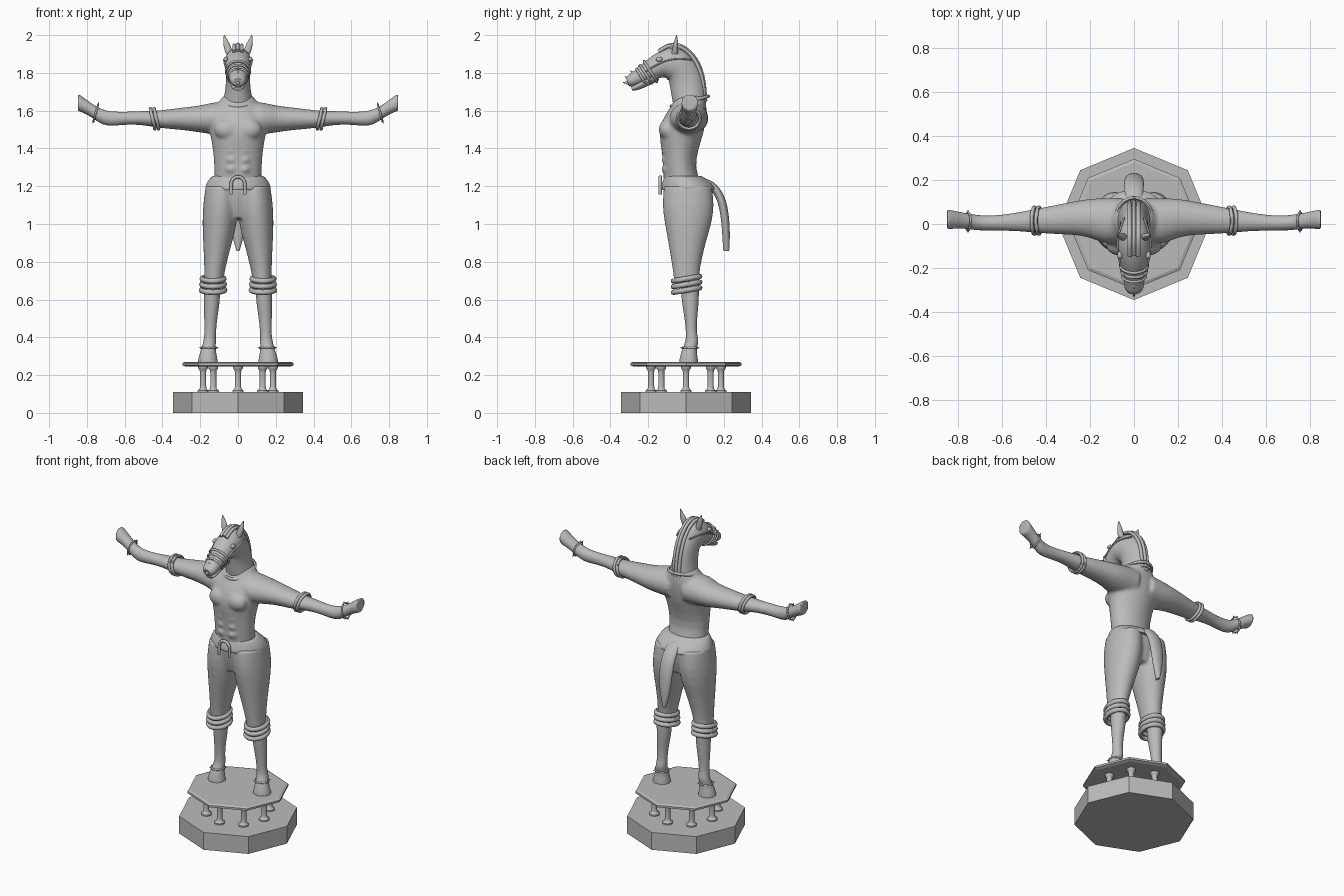
import bpy, bmesh, math
from mathutils import Vector as V, Matrix

if "Cube" in bpy.data.objects:
    bpy.data.objects.remove(bpy.data.objects["Cube"])

X, Y, Z = V((1, 0, 0)), V((0, 1, 0)), V((0, 0, 1))
grey = bpy.data.materials.new("stone_grey")
grey.use_nodes = True
grey.diffuse_color = (0.5, 0.5, 0.5, 1)
grey.node_tree.nodes["Principled BSDF"].inputs["Base Color"].default_value = (0.5, 0.5, 0.5, 1)


def mesh():
    bm = bmesh.new()
    bm.edges.layers.float.new("crease_edge")
    return bm


def loft(bm, pts, side=X, flat=None, closed=False, n=16):
    """Skin elliptical rings (x, y, z, half side, half up) along a path."""
    crease = bm.edges.layers.float["crease_edge"]
    rings, m = [], len(pts)
    for i, p in enumerate(pts):
        before = pts[i - 1] if i or closed else p
        after = pts[(i + 1) % m] if closed or i < m - 1 else p
        t = flat or V(after[:3]) - V(before[:3])
        up = t.cross(side).normalized()
        angles = [math.tau * k / n for k in range(n)]
        rings.append([bm.verts.new(V(p[:3]) + side * p[3] * math.cos(a) + up * p[4] * math.sin(a))
                      for a in angles])
    faces = []
    for i in range(m if closed else m - 1):
        r, q = rings[i], rings[(i + 1) % m]
        faces += [bm.faces.new((r[k], r[(k + 1) % n], q[(k + 1) % n], q[k])) for k in range(n)]
    if not closed:
        for r in (rings[0], rings[-1]):
            cap = bm.faces.new(r)
            for e in cap.edges:
                e[crease] = 1
            faces.append(cap)
    bmesh.ops.recalc_face_normals(bm, faces=faces)


def hoop(bm, c, u, v, r, n=32):
    """Closed elliptical band around c spanned by u and v."""
    pts = []
    for k in range(n):
        a = math.tau * k / n
        pts.append((*(V(c) + u * math.cos(a) + v * math.sin(a)), r, r))
    loft(bm, pts, u.cross(v).normalized(), closed=True, n=8)


def ball(bm, c, size):
    bmesh.ops.create_uvsphere(bm, u_segments=20, v_segments=12, radius=1,
                              matrix=Matrix.Translation(c) @ Matrix.Diagonal((*size, 1)))


def spike(bm, p, d, r, h):
    rot = V(d).to_track_quat("Z", "Y").to_matrix().to_4x4()
    bmesh.ops.create_cone(bm, cap_ends=True, segments=8, radius1=r, radius2=0, depth=h,
                          matrix=Matrix.Translation(p) @ rot)


def finish(bm, name, subsurf=0, voxel=0, smooth=True):
    me = bpy.data.meshes.new(name)
    bm.to_mesh(me)
    bm.free()
    me.materials.append(grey)
    ob = bpy.data.objects.new(name, me)
    bpy.context.collection.objects.link(ob)
    if smooth:
        bpy.ops.object.select_all(action="DESELECT")
        ob.select_set(True)
        bpy.context.view_layer.objects.active = ob
        bpy.ops.object.shade_smooth_by_angle(angle=math.radians(45))
    if subsurf:
        ob.modifiers.new("round", "SUBSURF").levels = subsurf
        ob.modifiers["round"].render_levels = subsurf
    if voxel:
        rm = ob.modifiers.new("blend", "REMESH")
        rm.mode, rm.voxel_size, rm.use_smooth_shade = "VOXEL", voxel, True
        sm = ob.modifiers.new("soften", "SMOOTH")
        sm.factor, sm.iterations = 0.5, 4
    return ob


def part(name, pts, subsurf=2, smooth=True, **kw):
    bm = mesh()
    loft(bm, pts, **kw)
    return finish(bm, name, subsurf, smooth=smooth)


def turned(x, y, profile):
    return [(x, y, z, r, r) for z, r in profile]


# Octagonal pedestal, platform and columns
part("pedestal", turned(0, 0, [(0, .345), (.11, .345)]), 0, False, flat=Z, n=8)
part("platform", turned(0, 0, [(.245, .275), (.252, .295), (.264, .295), (.27, .28)]),
     0, False, flat=Z, n=8)
for i in range(8):
    a = math.tau * i / 8
    part(f"column_{i + 1}", turned(.185 * math.cos(a), .185 * math.sin(a),
         [(.11, .03), (.118, .03), (.126, .019), (.14, .016), (.215, .016),
          (.228, .019), (.235, .026), (.246, .026)]), 0, flat=Z, n=16)

# Torso and arms blended into one skin
bm = mesh()
loft(bm, [(0, y, z, a, b) for z, y, a, b in (
    (1.17, -.01, .13, .1), (1.22, -.02, .125, .1), (1.3, -.037, .126, .083), (1.4, -.032, .133, .098),
    (1.48, -.025, .15, .12), (1.55, -.012, .165, .118), (1.62, .015, .13, .097), (1.68, .025, .075, .075))],
    flat=Z, n=24)
for s in (1, -1):
    loft(bm, [(s * x, *rest) for x, *rest in (
        (.05, .02, 1.56, .1, .09), (.13, .01, 1.56, .11, .088), (.2, .03, 1.555, .088, .072),
        (.3, .025, 1.558, .074, .06), (.42, .015, 1.553, .06, .047), (.5, .012, 1.562, .047, .038),
        (.6, .005, 1.56, .036, .034), (.69, .003, 1.555, .035, .042), (.735, .01, 1.575, .037, .041),
        (.77, .015, 1.598, .037, .038), (.81, .02, 1.625, .041, .041), (.848, .02, 1.645, .048, .047))],
        side=Y, flat=X)
    ball(bm, (s * .06, -.098, 1.5), (.068, .047, .055))
    for row in range(3):
        ball(bm, (s * .035, -.107, 1.29 + .05 * row), (.03, .022, .024))
finish(bm, "torso_and_arms", 1, .009)

# Trousers
bm = mesh()
for s in (1, -1):
    loft(bm, [(s * x, y, z, a, b) for z, x, a, y, b in (
        (.67, .13, .052, .005, .066), (.75, .125, .053, 0, .07), (.9, .108, .078, .005, .1),
        (1, .097, .094, .012, .127), (1.1, .092, .096, .012, .142), (1.2, .085, .088, .01, .13))], flat=Z)
loft(bm, [(0, .01, z, a, b) for z, a, b in ((1.03, .1, .09), (1.12, .183, .12), (1.2, .168, .125))], flat=Z)
finish(bm, "trousers", 1, .009)

# Waistband and arched buckle
part("waistband", [(0, y, z, a, b) for z, y, a, b in (
    (1.18, .012, .172, .142), (1.192, .012, .178, .147), (1.225, .002, .163, .127),
    (1.248, -.012, .145, .105), (1.255, -.015, .132, .097))], flat=Z, n=24)
arch = [(.037 * math.cos(a), 1.21 + .04 * math.sin(a)) for a in (math.pi * k / 10 for k in range(11))]
part("buckle", [(x, -.137, z, .01, .01) for x, z in [(.037, 1.155), *arch, (-.037, 1.155)]],
     1, side=Y, n=8)

# Lower legs with hooves, cuffs and studded bands
for s, tag in ((1, "left"), (-1, "right")):
    part(f"{tag}_lower_leg", [(s * x, y, z, a, b) for z, x, y, a, b in (
        (.72, .137, .02, .045, .05), (.6, .137, .022, .044, .048), (.5, .145, .026, .035, .033),
        (.42, .147, .028, .03, .028), (.38, .15, .034, .034, .036), (.345, .155, .02, .037, .037),
        (.32, .158, .016, .043, .042), (.285, .16, .014, .052, .05), (.268, .16, .014, .054, .051))], flat=Z)
    bm = mesh()
    for row in range(3):
        hoop(bm, (s * .132, .003, .65 + .03 * row), X * (.062 - .002 * row),
             V((0, .07, .012)), .014)
    finish(bm, f"{tag}_trouser_cuff")
    bm = mesh()
    for x in (.432, .452):
        hoop(bm, (s * x, .015, 1.557), Y * .06, V((s * .012, 0, .054)), .009)
    finish(bm, f"{tag}_elbow_band")
    bands = (("ankle", V((s * .155, .02, .345)), X * .039, Y * .039),
             ("wrist", V((s * .753, .012, 1.588)), Y * .04, V((-s * .012, 0, .043))))
    for place, c, u, v in bands:
        bm = mesh()
        hoop(bm, c, u, v, .005)
        for k in range(8):
            a = math.tau * k / 8
            d = u * math.cos(a) + v * math.sin(a)
            spike(bm, c + d * 1.15, d, .007, .016)
        finish(bm, f"{tag}_{place}_band")

# Horse head: neck and skull, jaw, ears, eyes
part("neck_and_head", [(0, *p) for p in (
    (.022, 1.62, .088, .088), (.01, 1.72, .064, .095), (-.015, 1.815, .065, .09), (-.07, 1.855, .076, .104),
    (-.13, 1.85, .072, .07), (-.21, 1.8, .055, .052), (-.268, 1.768, .047, .038),
    (-.297, 1.755, .043, .034), (-.31, 1.75, .028, .022))])
part("lower_jaw", [(0, *p) for p in (
    (-.16, 1.79, .045, .035), (-.22, 1.75, .042, .027), (-.265, 1.724, .036, .019), (-.287, 1.715, .024, .011))])
for s, tag in ((1, "left"), (-1, "right")):
    part(f"{tag}_ear", [(s * x, y, z, a, b) for x, y, z, a, b in (
        (.046, -.06, 1.9, .018, .018), (.057, -.055, 1.94, .021, .015),
        (.066, -.052, 1.97, .013, .01), (.073, -.05, 2, .002, .002))], flat=Z)
    bm = mesh()
    ball(bm, (s * .064, -.142, 1.872), (.012, .018, .013))
    finish(bm, f"{tag}_eye")
    part(f"{tag}_cheek_strap", [(s * x, y, z, .005, .005) for x, y, z in (
        (.054, -.215, 1.806), (.066, -.17, 1.835), (.074, -.12, 1.86), (.076, -.07, 1.875),
        (.063, -.02, 1.875), (.045, .03, 1.87))], 1, side=Z, n=8)

# Muzzle bands and nose spikes
bm = mesh()
for t in (-.028, 0, .028):
    hoop(bm, V((0, -.212, 1.793)) + V((0, -.85, -.53)) * t, X * (.057 - .17 * t),
         V((0, -.53, .85)) * (.057 - .25 * t), .007)
finish(bm, "muzzle_bands")
bm = mesh()
for y, z, dy, dz in ((-.25, 1.828, -.3, 1), (-.285, 1.803, -.8, .7), (-.313, 1.775, -1, .4), (-.32, 1.748, -1, .1)):
    spike(bm, (0, y, z), (0, dy, dz), .012, .032)
finish(bm, "nose_spikes")

# Mane, collar and tail
bm = mesh()
for x in (-.02, 0, .02):
    inset = .25 * abs(x)
    loft(bm, [(x, y - inset, z - inset, .011, .011) for y, z in (
        (-.14, 1.918), (-.1, 1.945), (-.053, 1.956), (.012, 1.926), (.065, 1.86), (.096, 1.767), (.103, 1.65))], n=8)
finish(bm, "mane", 2)
bm = mesh()
hoop(bm, (0, .02, 1.65), X * .083, V((0, .098, .026)), .009)
finish(bm, "collar")
part("tail", [(0, *p) for p in (
    (.08, 1.225, .035, .02), (.125, 1.215, .042, .022), (.17, 1.17, .046, .023), (.198, 1.1, .046, .023),
    (.21, 1, .04, .022), (.213, .92, .028, .02), (.213, .858, .008, .016))])
